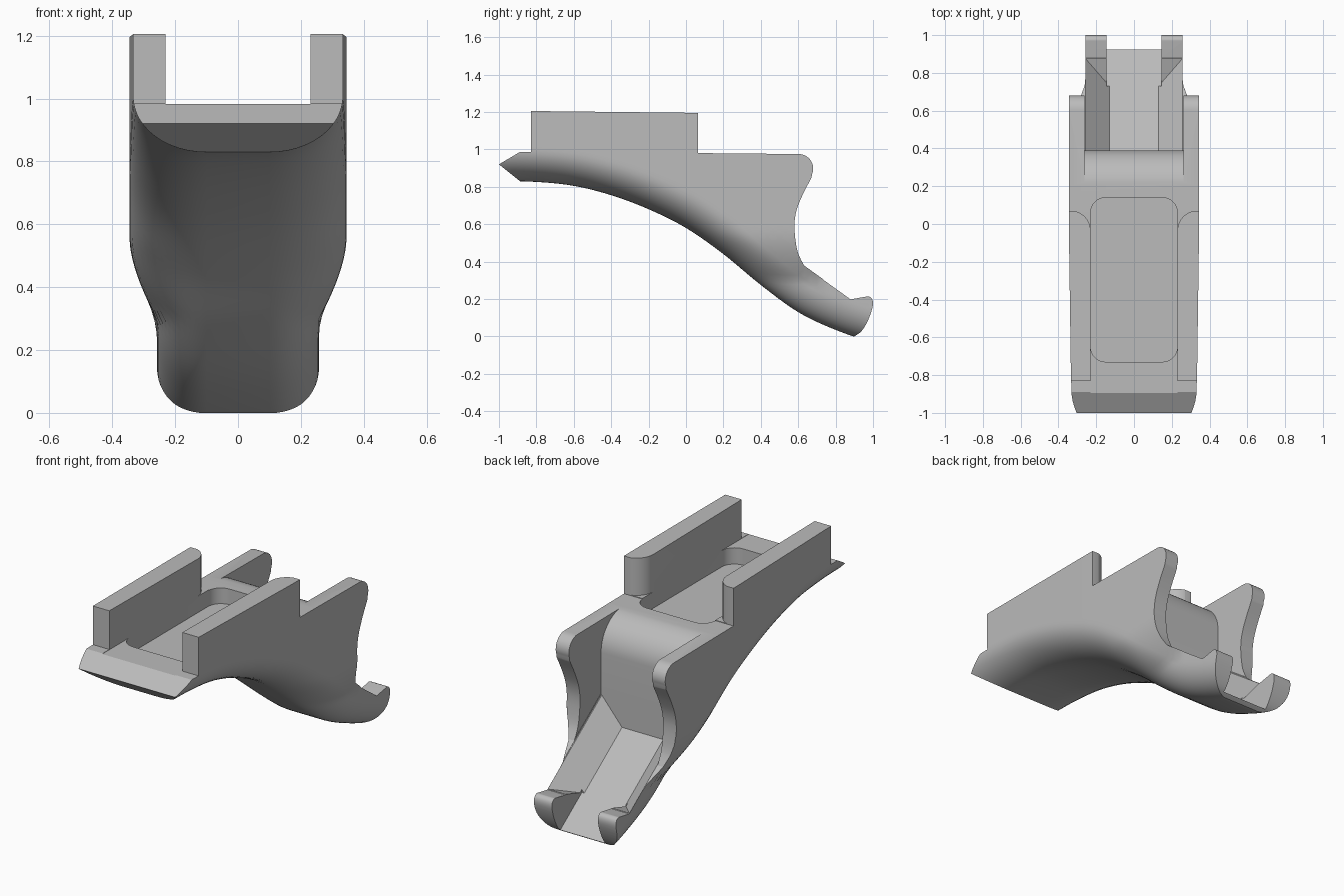
import bpy, bmesh, math

if "Cube" in bpy.data.objects:
    bpy.data.objects.remove(bpy.data.objects["Cube"])

grey = bpy.data.materials.new("plain_grey")
grey.use_nodes = True
grey.diffuse_color = (0.5, 0.5, 0.5, 1)
grey.node_tree.nodes["Principled BSDF"].inputs["Base Color"].default_value = (0.5, 0.5, 0.5, 1)


def loft(name, rings):
    """Closed solid through rings with equal point counts."""
    bm = bmesh.new()
    loops = [[bm.verts.new(p) for p in ring] for ring in rings]
    n = len(loops[0])
    for a, b in zip(loops, loops[1:]):
        for i in range(n):
            j = (i + 1) % n
            bm.faces.new((a[i], a[j], b[j], b[i]))
    bm.faces.new(loops[0])
    bm.faces.new(loops[-1])
    bmesh.ops.recalc_face_normals(bm, faces=bm.faces)
    mesh = bpy.data.meshes.new(name)
    bm.to_mesh(mesh)
    bm.free()
    mesh.materials.append(grey)
    obj = bpy.data.objects.new(name, mesh)
    bpy.context.collection.objects.link(obj)
    return obj


def side_prism(name, pts, half):
    return loft(name, [[(x, y, z) for y, z in pts] for x in (-half, half)])


def plan_prism(name, pts, low, high):
    return loft(name, [[(x, y, z) for x, y in pts] for z in (low, high)])


def arc(cx, cy, r, start, end, steps=10):
    angles = [math.radians(start + (end - start) * i / steps) for i in range(steps + 1)]
    return [(cx + r * math.cos(a), cy + r * math.sin(a)) for a in angles]


def smooth_path(pts, steps=6):
    """Catmull-Rom curve through the points."""
    p = [pts[0]] + pts + [pts[-1]]
    out = []
    for a, b, c, d in zip(p, p[1:], p[2:], p[3:]):
        for s in range(steps):
            t = s / steps
            out.append(tuple(0.5 * (2 * j + (k - i) * t + (2 * i - 5 * j + 4 * k - m) * t * t
                             + (3 * j - i - 3 * k + m) * t ** 3)
                             for i, j, k, m in zip(a, b, c, d)))
    return out + [pts[-1]]


def combine(target, tool, operation):
    mod = target.modifiers.new(operation, 'BOOLEAN')
    mod.operation, mod.object, mod.solver = operation, tool, 'EXACT'
    bpy.context.view_layer.objects.active = target
    bpy.ops.object.modifier_apply(modifier=mod.name)
    bpy.data.objects.remove(tool)


# Rounded hull: flat-bottomed sections following the arched underside
def half_width(y, z):
    narrow = min(1, max(0, (0.55 - z) / 0.25))
    return (0.345 - 0.087 * narrow ** 1.6) * (1 - 0.04 * max(0, -y))


def section(y, bottom, slope):
    height = 0.17 * math.sqrt(1 + slope * slope)
    right = []
    for i in range(13):
        a = math.pi / 2 * i / 12
        z = bottom + height * (1 - math.cos(a))
        right.append((0.1 + (half_width(y, z) - 0.1) * math.sin(a), y, z))
    start = bottom + height
    for i in range(1, 19):
        z = start + (1.3 - start) * i / 18
        right.append((half_width(y, z), y, z))
    return right + [(-x, y, z) for x, y, z in reversed(right)]


heights = [0.826, 0.83, 0.826, 0.805, 0.755, 0.68, 0.58, 0.44, 0.275, 0.13, 0.035, -0.03, -0.06]
under = smooth_path([(-1.2 + 0.2 * i, z) for i, z in enumerate(heights)])
rings = []
for i, (y, z) in enumerate(under):
    a, b = under[max(0, i - 1)], under[min(len(under) - 1, i + 1)]
    rings.append(section(y, z, (b[1] - a[1]) / (b[0] - a[0])))
body = loft("bracket_body", rings)

# Side outline: pointed nose, rails, ears and hooked tail
ear_back = smooth_path([(0.672, 0.85), (0.625, 0.76), (0.59, 0.67), (0.58, 0.58),
                        (0.595, 0.46), (0.63, 0.38)])
tail_end = smooth_path([(0.88, 0.2), (0.93, 0.207), (0.97, 0.215), (0.995, 0.2), (0.998, 0.16),
                        (0.975, 0.09), (0.94, 0.03), (0.9, 0.0)], 4)
outline = [(-0.85, 0.80), (-1, 0.92), (-0.89, 0.985), (-0.83, 0.985), (-0.83, 1.205),
           (0.065, 1.195), (0.065, 0.98)]
outline += arc(0.603, 0.898, 0.077, 90, -25) + ear_back + tail_end
outline += [(0.87, 0.0), (0.85, -0.2), (-0.85, -0.2)]
combine(body, side_prism("outline", outline, 0.6), 'INTERSECT')

# Gap between the rails, flaring round their inner rear corners
flare = arc(0.335, -0.035, 0.105, 180, 90)
gap = [(0.23, -1.2)] + flare + [(0.5, 0.07), (0.5, 0.09)]
gap += [(-x, y) for x, y in reversed(gap)]
combine(body, plan_prism("rail_gap", gap, 0.983, 1.5), 'DIFFERENCE')

# Rounded pocket in the deck
r = 0.08
pocket = []
for cx, cy, a in ((0.15, 0.06, 0), (-0.15, 0.06, 90), (-0.15, -0.65, 180), (0.15, -0.65, 270)):
    pocket += arc(cx, cy, r, a, a + 90, 8)
combine(body, plan_prism("pocket", pocket, 0.89, 1.5), 'DIFFERENCE')

# Slot between the ears, with a domed shoulder
slot = arc(0.2, 0.79, 0.19, 90, 0, 14) + [(0.39, 0.55), (0.88, 0.198), (0.97, 0.214),
                                       (1.2, 0.24), (1.2, 1.2), (0.2, 1.2)]
combine(body, side_prism("ear_slot", slot, 0.262), 'DIFFERENCE')

# Tapered tail channel, ending at the hooks
channel = [[(-0.13, y0, z0), (0.13, y0, z0), (0.265, y1, z1), (-0.265, y1, z1)]
           for y0, z0, y1, z1 in ((0.39, 0.4, 0.39, 0.559), (0.73, 0.155, 0.885, 0.203))]
combine(body, loft("tail_channel", channel), 'DIFFERENCE')
exit_slot = [(0.73, 0.155), (1.2, -0.183), (1.2, 0.5), (0.73, 0.5)]
combine(body, side_prism("hook_gap", exit_slot, 0.145), 'DIFFERENCE')

# Smooth curved faces, crisp edges
bpy.ops.object.select_all(action='DESELECT')
body.select_set(True)
bpy.context.view_layer.objects.active = body
bpy.ops.object.shade_smooth_by_angle(angle=math.radians(28))
